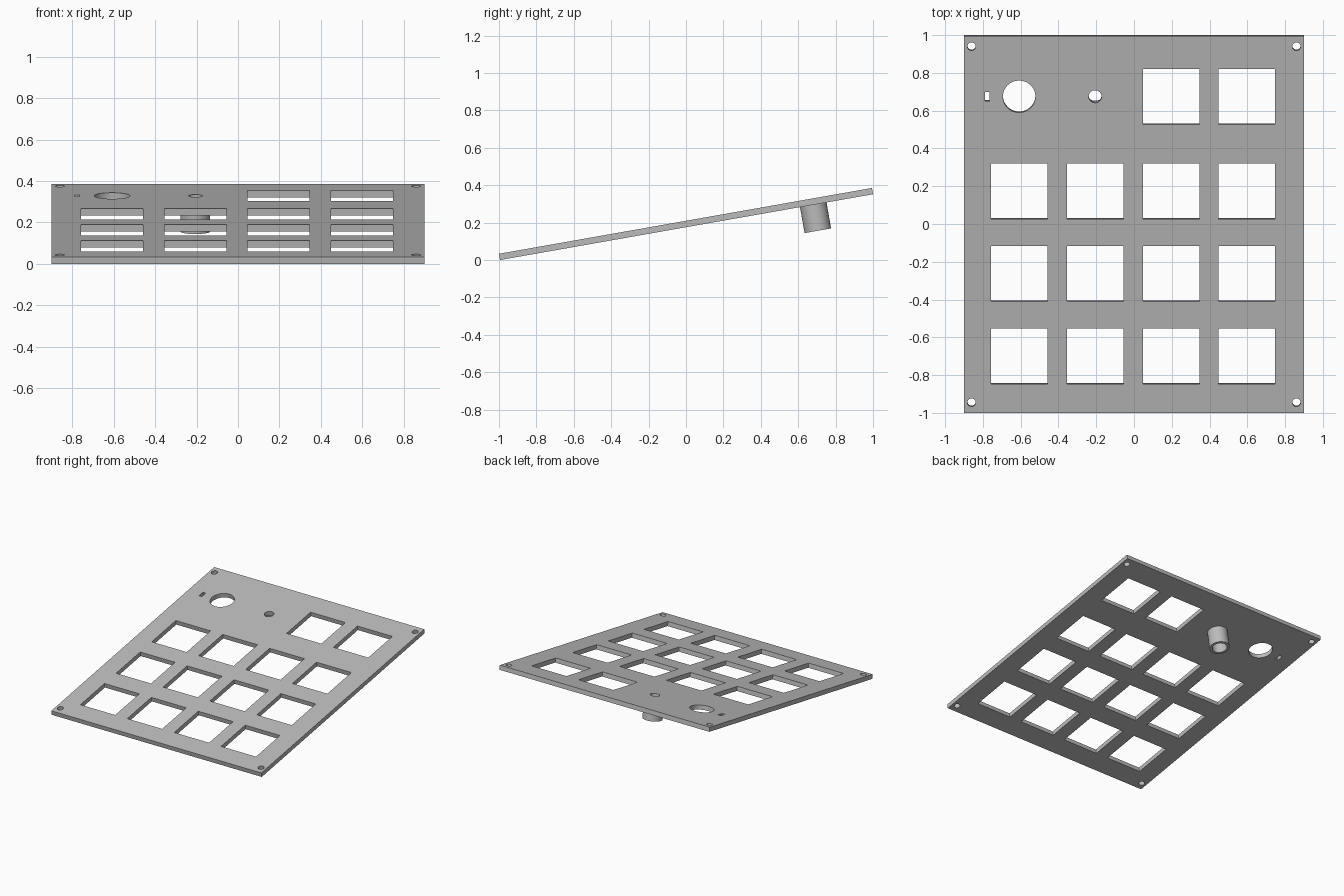
import bpy, bmesh
from math import radians
from mathutils import Matrix, Vector

if "Cube" in bpy.data.objects:
    bpy.data.objects.remove(bpy.data.objects["Cube"], do_unlink=True)

WIDTH, LENGTH, THICK = 1.8, 2.025, 0.034
COLS = [-0.608, -0.206, 0.196, 0.598]
ROWS = [-0.708, -0.264, 0.179, 0.688]
KEY = 0.299
TILT = Matrix.Translation((0, 0, 0.1925)) @ Matrix.Rotation(radians(10), 4, "X")

grey = bpy.data.materials.new("plain_grey")
grey.use_nodes = True
colour = (0.5, 0.5, 0.5, 1)
grey.diffuse_color = colour
grey.node_tree.nodes["Principled BSDF"].inputs["Base Color"].default_value = colour


def add_box(bm, x, y, w, d, h):
    m = Matrix.Translation((x, y, 0)) @ Matrix.Diagonal((w, d, h, 1))
    bmesh.ops.create_cube(bm, size=1, matrix=m)


def add_cylinder(bm, x, y, r, z0, z1, sides=48):
    bmesh.ops.create_cone(bm, cap_ends=True, segments=sides, radius1=r, radius2=r,
                          depth=z1 - z0, matrix=Matrix.Translation((x, y, (z0 + z1) / 2)))


def make_object(name, bm):
    mesh = bpy.data.meshes.new(name)
    bm.to_mesh(mesh)
    bm.free()
    mesh.materials.append(grey)
    ob = bpy.data.objects.new(name, mesh)
    bpy.context.collection.objects.link(ob)
    return ob


def cut(ob, cutter):
    mod = ob.modifiers.new("cutouts", "BOOLEAN")
    mod.operation, mod.solver, mod.object = "DIFFERENCE", "EXACT", cutter
    bpy.ops.object.select_all(action="DESELECT")
    bpy.context.view_layer.objects.active = ob
    ob.select_set(True)
    bpy.ops.object.modifier_apply(modifier=mod.name)
    bpy.data.objects.remove(cutter, do_unlink=True)
    bpy.ops.object.shade_smooth_by_angle(angle=radians(30))
    ob.matrix_world = TILT


# Flat cover plate
bm = bmesh.new()
add_box(bm, 0, 0, WIDTH, LENGTH, THICK)
plate = make_object("cover_plate", bm)

# Key openings, with the two left places of the back row kept for controls
bm = bmesh.new()
for j, y in enumerate(ROWS):
    for i, x in enumerate(COLS):
        if j < 3 or i > 1:
            add_box(bm, x, y, KEY, KEY, 0.2)

# Knob hole with its locating slot, shaft hole, corner screw holes
add_cylinder(bm, COLS[0], ROWS[3], 0.086, -0.1, 0.1)
add_box(bm, -0.777, ROWS[3], 0.025, 0.05, 0.2)
add_cylinder(bm, COLS[1], ROWS[3], 0.034, -0.1, 0.1)
for sx in (-1, 1):
    for sy in (-1, 1):
        add_cylinder(bm, sx * 0.86, sy * 0.957, 0.022, -0.1, 0.1, 32)
cut(plate, make_object("plate_cutter", bm))

# Hollow sleeve hanging under the shaft hole
bm = bmesh.new()
add_cylinder(bm, COLS[1], ROWS[3], 0.072, -0.158, -THICK / 2 + 0.004)
sleeve = make_object("shaft_sleeve", bm)
bm = bmesh.new()
add_cylinder(bm, COLS[1], ROWS[3], 0.053, -0.3, 0.1)
cut(sleeve, make_object("sleeve_cutter", bm))
